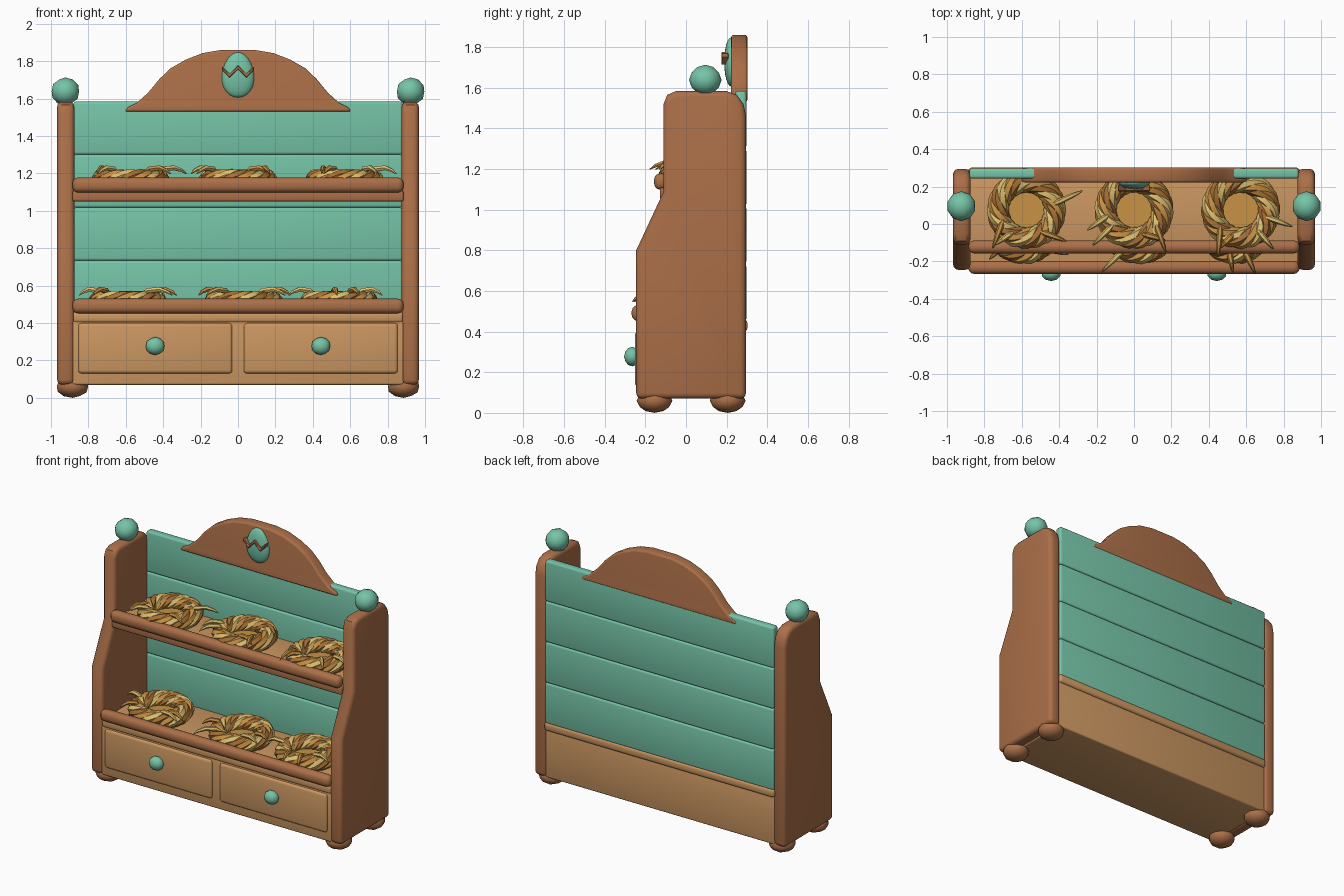
import bpy, bmesh, math
from mathutils import Vector

if "Cube" in bpy.data.objects:
    bpy.data.objects.remove(bpy.data.objects["Cube"])

def mat(name, rgb):
    m = bpy.data.materials.new(name)
    m.diffuse_color = (*rgb, 1)
    m.use_nodes = True
    m.node_tree.nodes["Principled BSDF"].inputs["Base Color"].default_value = m.diffuse_color
    return m

BROWN = mat("brown_wood", (0.41, 0.16, 0.065))
TAN = mat("tan_wood", (0.60, 0.31, 0.12))
TEAL = mat("teal_paint", (0.18, 0.55, 0.39))
STRAW = [mat("straw_light", (0.73, 0.52, 0.16)), mat("straw_gold", (0.58, 0.29, 0.06)),
         mat("straw_dark", (0.38, 0.16, 0.035))]

def smooth(ob):
    bpy.ops.object.select_all(action='DESELECT')
    ob.select_set(True)
    bpy.context.view_layer.objects.active = ob
    bpy.ops.object.shade_smooth_by_angle(angle=math.radians(35))

def finish(bm, name, material, bevel=0, segs=3):
    bmesh.ops.recalc_face_normals(bm, faces=bm.faces)
    if bevel:
        edges = [e for e in bm.edges if e.calc_face_angle(0) > math.radians(50)]
        bmesh.ops.bevel(bm, geom=edges, offset=bevel, segments=segs, profile=0.5,
                        affect='EDGES', clamp_overlap=True)
    me = bpy.data.meshes.new(name)
    bm.to_mesh(me)
    bm.free()
    me.materials.append(material)
    ob = bpy.data.objects.new(name, me)
    bpy.context.collection.objects.link(ob)
    smooth(ob)
    return ob

def prism(name, pts, offset, material, bevel=0, segs=3):
    """Extrude a closed outline of 3D points along offset."""
    bm = bmesh.new()
    face = bm.faces.new([bm.verts.new(p) for p in pts])
    new = bmesh.ops.extrude_face_region(bm, geom=[face])["geom"]
    bmesh.ops.translate(bm, vec=offset, verts=[v for v in new if isinstance(v, bmesh.types.BMVert)])
    return finish(bm, name, material, bevel, segs)

def box(name, x, y, z, material, bevel=0, segs=3):
    pts = [(x[0], y[0], z[0]), (x[1], y[0], z[0]), (x[1], y[1], z[0]), (x[0], y[1], z[0])]
    return prism(name, pts, (0, 0, z[1] - z[0]), material, bevel, segs)

def ball(name, loc, scale, material, subdiv=2):
    bm = bmesh.new()
    bmesh.ops.create_icosphere(bm, subdivisions=subdiv, radius=1)
    for v in bm.verts:
        v.co = Vector(loc) + v.co * Vector(scale)
    return finish(bm, name, material)

def tubes(name, splines, depth, material, cyclic):
    """Round tubes along point lists; each point is (co, radius)."""
    cu = bpy.data.curves.new(name, 'CURVE')
    cu.dimensions = '3D'
    cu.bevel_depth, cu.bevel_resolution = depth, 1
    cu.use_fill_caps = True
    for pts in splines:
        s = cu.splines.new('POLY')
        s.points.add(len(pts) - 1)
        for p, (co, r) in zip(s.points, pts):
            p.co, p.radius = (*co, 1), r
        s.use_cyclic_u = cyclic
    cu.materials.append(material)
    ob = bpy.data.objects.new(name, cu)
    bpy.context.collection.objects.link(ob)
    bpy.ops.object.select_all(action='DESELECT')
    ob.select_set(True)
    bpy.context.view_layer.objects.active = ob
    bpy.ops.object.convert(target='MESH')
    ob = bpy.context.view_layer.objects.active
    smooth(ob)
    return ob

# Side panels, feet, finials, drawers
side = [(-0.245, 0.07), (-0.245, 0.80), (-0.11, 1.09), (-0.11, 1.52), (-0.092, 1.565), (-0.05, 1.583),
        (0.20, 1.583), (0.25, 1.565), (0.283, 1.52), (0.295, 1.46), (0.295, 0.07)]
for s, tag in ((-1, "left"), (1, "right")):
    prism(f"{tag}_side_panel", [(s * 0.875, y, z) for y, z in side], (s * 0.092, 0, 0), BROWN, 0.028)
    for y, end in ((-0.155, "front"), (0.205, "back")):
        ball(f"{tag}_{end}_foot", (s * 0.885, y, 0.06), (0.088, 0.088, 0.06), BROWN)
    ball(f"{tag}_finial", (s * 0.923, 0.095, 1.638), (0.077, 0.08, 0.075), TEAL)
    box(f"{tag}_drawer", sorted((s * 0.03, s * 0.855)), (-0.252, -0.2), (0.13, 0.40), TAN, 0.018)
    ball(f"{tag}_drawer_knob", (s * 0.443, -0.265, 0.277), (0.052, 0.04, 0.048), TEAL)

# Base cabinet, shelves and their rails
box("base_cabinet", (-0.885, 0.885), (-0.238, 0.285), (0.07, 0.41), TAN, 0.01)
box("lower_shelf", (-0.885, 0.885), (-0.24, 0.302), (0.40, 0.46), TAN, 0.018)
box("upper_shelf", (-0.885, 0.885), (-0.115, 0.26), (1.055, 1.11), TAN, 0.015)
box("upper_shelf_edge", (-0.885, 0.885), (-0.128, -0.10), (1.05, 1.108), BROWN, 0.012)
box("lower_rail", (-0.885, 0.885), (-0.267, -0.197), (0.452, 0.53), BROWN, 0.03)
box("upper_rail", (-0.885, 0.885), (-0.157, -0.088), (1.098, 1.178), BROWN, 0.03)

# Back planks
for i in range(4):
    z = 0.45 + i * 0.2835
    box(f"back_plank_{i + 1}", (-0.88, 0.88), (0.243, 0.297), (z, z + 0.2835), TEAL, 0.014)

# Arched crest
half = [(0.605, 1.53), (0.59, 1.553), (0.54, 1.578), (0.48, 1.632), (0.42, 1.705), (0.36, 1.762), (0.28, 1.808),
        (0.19, 1.843), (0.09, 1.86)]
arch = half + [(-x, z) for x, z in reversed(half)]
prism("crest", [(x, 0.222, z) for x, z in arch], (0, 0.08, 0), BROWN, 0.018)

# Egg ornament with a zigzag crack band
bm = bmesh.new()
bmesh.ops.create_uvsphere(bm, u_segments=20, v_segments=12, radius=1)
for v in bm.verts:
    w = 0.086 * (1 - 0.13 * v.co.z)
    v.co = (v.co.x * w, 0.222 + v.co.y * 0.034, 1.727 + v.co.z * 0.121)
finish(bm, "egg_ornament", TEAL)
zig = [(-0.085, 1.762), (-0.045, 1.722), (0, 1.768), (0.045, 1.722), (0.085, 1.762)]
prism("egg_zigzag", [(x, 0.174, z + 0.011) for x, z in zig] + [(x, 0.174, z - 0.011) for x, z in reversed(zig)],
      (0, 0.036, 0), BROWN, 0.004, 1)

# Straw nest: six strands twisted round a ring
R, TWISTS, STRANDS, N = 0.152, 3, 6, 60
def strand(k):
    pts = []
    for i in range(N):
        a = 2 * math.pi * i / N
        t = TWISTS * a + 2 * math.pi * k / STRANDS
        r = R + 0.032 * math.cos(t)
        pts.append(((r * math.cos(a), r * math.sin(a), 0.056 + 0.032 * math.sin(t)), 1))
    return pts

# Loose straw: tapered, bowed, leaving the ring at angle a and leaning sideways
def loose(a, lean, length):
    a, d = math.radians(a), math.radians(a + lean)
    pts = []
    for t, r, z in ((0, 0.3, 0.095), (0.25, 1, 0.115), (0.6, 0.9, 0.122), (0.85, 0.6, 0.108), (1, 0.15, 0.09)):
        pts.append(((0.13 * math.cos(a) + t * length * math.cos(d),
                     0.13 * math.sin(a) + t * length * math.sin(d), z), r))
    return pts

ring = [tubes(f"nest_ring_{c}", [strand(c), strand(c + 3)], 0.028, STRAW[c], True) for c in range(3)]
bm = bmesh.new()
bmesh.ops.create_cone(bm, cap_ends=True, segments=24, radius1=0.13, radius2=0.14, depth=0.035)
bmesh.ops.translate(bm, vec=(0, 0, 0.019), verts=bm.verts)
floor = finish(bm, "nest_floor", STRAW[1])
parts = ring + [floor]

# Nests: position, then loose straws as (angle, lean, length)
nests = [
    (-0.575, 0.075, 1.108, [(10, 15, 0.19), (200, 50, 0.17), (240, -25, 0.13), (300, 40, 0.16)]),
    (0.0, 0.075, 1.108, [(190, 25, 0.15), (330, -40, 0.17), (215, 10, 0.16), (285, 60, 0.14)]),
    (0.57, 0.075, 1.108, [(345, -5, 0.16), (215, 50, 0.18), (310, 0, 0.14), (255, -30, 0.11)]),
    (-0.59, -0.005, 0.458, [(185, -10, 0.13), (320, 25, 0.17), (300, 45, 0.18), (225, 0, 0.13)]),
    (0.03, -0.005, 0.458, [(240, -15, 0.19), (340, 10, 0.13), (300, 50, 0.16), (190, 20, 0.13)]),
    (0.54, -0.005, 0.458, [(200, -10, 0.15), (290, 5, 0.15), (315, 40, 0.14), (255, 25, 0.13)]),
]
for i, (x, y, z, straws) in enumerate(nests):
    for p in parts:
        ob = bpy.data.objects.new(f"nest_{i + 1}_{p.name}", p.data)
        ob.location, ob.rotation_euler.z = (x, y, z), i * 0.9
        bpy.context.collection.objects.link(ob)
    for c in range(2):
        ob = tubes(f"nest_{i + 1}_loose_straw_{c}", [loose(*s) for s in straws[c::2]], 0.016, STRAW[c], False)
        ob.location = (x, y, z)
for p in parts:
    bpy.data.objects.remove(p)
